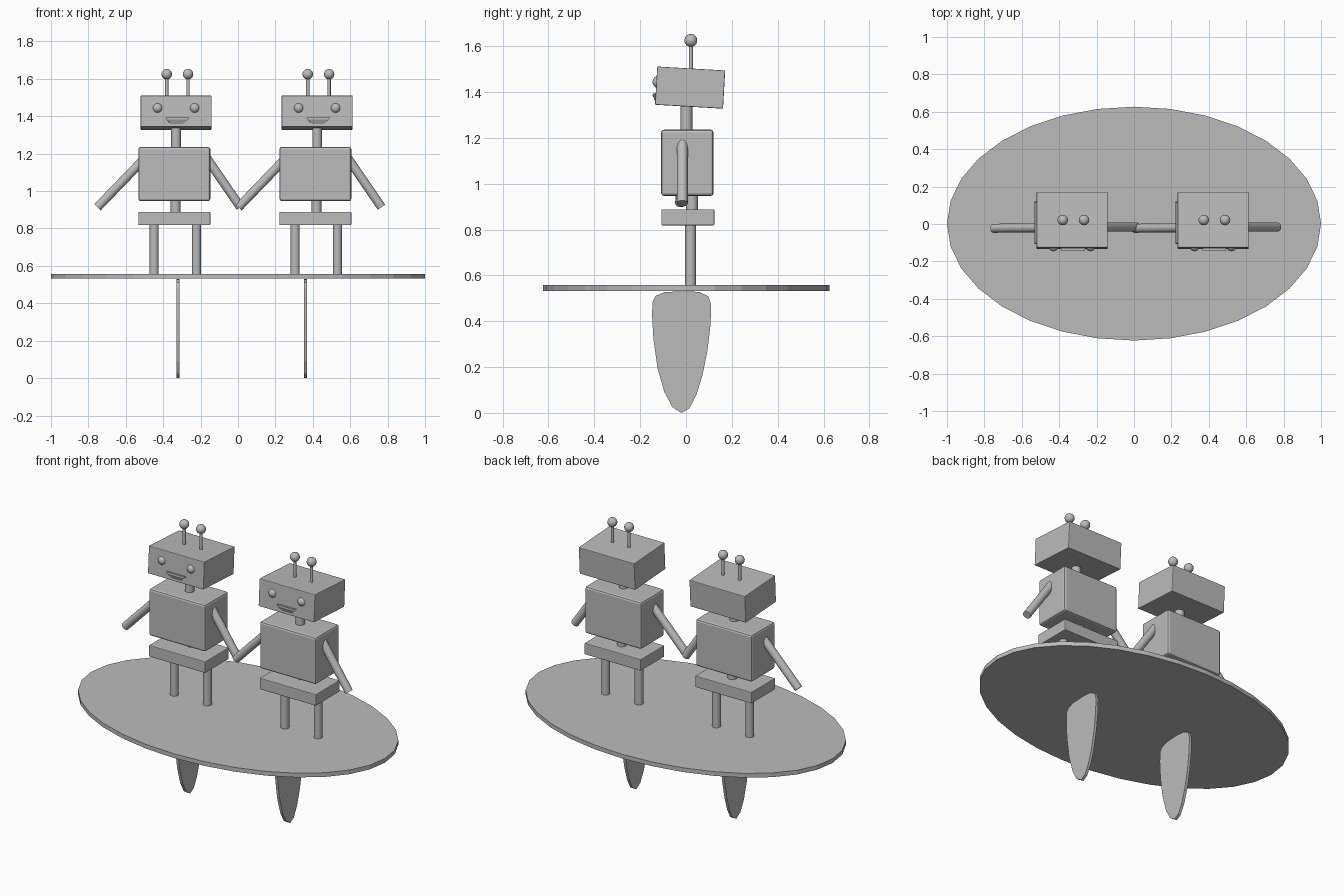
import bpy, bmesh, math
from mathutils import Vector, Matrix

cube = bpy.data.objects.get("Cube")
if cube:
    bpy.data.objects.remove(cube, do_unlink=True)

grey = bpy.data.materials.new("plain grey")
grey.use_nodes = True
grey.diffuse_color = (0.5, 0.5, 0.5, 1)
grey.node_tree.nodes["Principled BSDF"].inputs["Base Color"].default_value = (0.5, 0.5, 0.5, 1)


def finish(name, bm, matrix=Matrix(), smooth=False):
    """Turn a bmesh into a named object."""
    bmesh.ops.recalc_face_normals(bm, faces=bm.faces)
    mesh = bpy.data.meshes.new(name)
    bm.to_mesh(mesh)
    bm.free()
    mesh.materials.append(grey)
    obj = bpy.data.objects.new(name, mesh)
    obj.matrix_world = matrix
    bpy.context.collection.objects.link(obj)
    if smooth:
        bpy.ops.object.select_all(action="DESELECT")
        obj.select_set(True)
        bpy.context.view_layer.objects.active = obj
        bpy.ops.object.shade_smooth_by_angle(angle=math.radians(40))
    return obj


def box(name, centre, size, bevel, tilt=0):
    bm = bmesh.new()
    bmesh.ops.create_cube(bm, size=1, matrix=Matrix.Diagonal((*size, 1)))
    obj = finish(name, bm, Matrix.Translation(centre) @ Matrix.Rotation(tilt, 4, "X"))
    mod = obj.modifiers.new("edge bevel", "BEVEL")
    mod.width = bevel
    mod.segments = 2
    return obj


def rod(name, start, end, radius, sides=20):
    a, b = Vector(start), Vector(end)
    bm = bmesh.new()
    bmesh.ops.create_cone(bm, cap_ends=True, segments=sides, radius1=radius,
                          radius2=radius, depth=(b - a).length)
    turn = (b - a).to_track_quat("Z", "Y").to_matrix().to_4x4()
    return finish(name, bm, Matrix.Translation((a + b) / 2) @ turn, True)


def ball(name, centre, radius):
    bm = bmesh.new()
    bmesh.ops.create_uvsphere(bm, u_segments=20, v_segments=12, radius=radius)
    return finish(name, bm, Matrix.Translation(centre), True)


def prism(name, outline, thickness, matrix):
    """Extrude a (y, z) outline along x, centred."""
    bm = bmesh.new()
    face = bm.faces.new([bm.verts.new((-thickness / 2, y, z)) for y, z in outline])
    moved = bmesh.ops.extrude_face_region(bm, geom=[face])["geom"]
    bmesh.ops.translate(bm, vec=(thickness, 0, 0),
                        verts=[v for v in moved if isinstance(v, bmesh.types.BMVert)])
    return finish(name, bm, matrix)


def mouth(name, matrix):
    """Jutting lip that tapers down and back into the face."""
    bm = bmesh.new()
    rows = [(0.064, -0.145, -0.035), (0.064, -0.161, -0.035), (0.058, -0.161, -0.045),
            (0.032, -0.148, -0.07), (0.032, -0.14, -0.07)]
    left, right = [[bm.verts.new((s * w, y, z)) for w, y, z in rows] for s in (1, -1)]
    bm.faces.new(left)
    bm.faces.new(right)
    for i in range(len(rows)):
        j = (i + 1) % len(rows)
        bm.faces.new((left[i], left[j], right[j], right[i]))
    finish(name, bm, matrix)


def robot(side, x):
    # Trunk
    box(side + "_torso", (x - 0.005, 0.006, 1.091), (0.384, 0.228, 0.289), 0.012)
    box(side + "_pelvis", (x - 0.005, 0.008, 0.853), (0.384, 0.231, 0.07), 0.004)
    rod(side + "_neck", (x + 0.004, 0.002, 1.2), (x + 0.004, 0.002, 1.37), 0.026)
    rod(side + "_spine", (x + 0.001, 0.026, 0.86), (x + 0.001, 0.026, 0.98), 0.026)

    # Head and face
    tilt = math.radians(-3.3)
    head = (x + 0.004, 0.018, 1.419)
    box(side + "_head", head, (0.379, 0.297, 0.167), 0.004, tilt)
    mouth(side + "_mouth", Matrix.Translation((x + 0.01, *head[1:])) @ Matrix.Rotation(tilt, 4, "X"))

    for name, s in (("right", -1), ("left", 1)):
        ball(f"{side}_{name}_eye", (x + 0.004 + s * 0.099, -0.119, 1.444), 0.027)
        ax = x + 0.011 + s * 0.057
        rod(f"{side}_{name}_antenna", (ax, 0.021, 1.45), (ax, 0.021, 1.62), 0.009, 12)
        ball(f"{side}_{name}_antenna_tip", (ax, 0.021, 1.625), 0.028)
        lx = x + s * 0.113
        rod(f"{side}_{name}_leg", (lx, 0.02, 0.55), (lx, 0.02, 0.84), 0.024)

    # Arms reach out and down to meet the neighbour's hand
    rod(side + "_right_arm", (x - 0.13, -0.02, 1.21), (x - 0.416, -0.023, 0.914), 0.024)
    rod(side + "_left_arm", (x + 0.145, -0.016, 1.21), (x + 0.348, -0.016, 0.914), 0.024)


robot("right_robot", -0.335)
robot("left_robot", 0.419)

# Oval board
bm = bmesh.new()
bmesh.ops.create_cone(bm, cap_ends=True, segments=32, radius1=1, radius2=1, depth=0.026)
bmesh.ops.scale(bm, vec=(1, 0.625, 1), verts=bm.verts)
finish("board", bm, Matrix.Translation((0, 0.002, 0.545)))

# Fins under the board
fin = [(0, .531), (.06, .527), (.098, .508), (.11, .47), (.107, .385), (.094, .275),
       (.072, .165), (.046, .08), (.015, .02), (-.02, 0), (-.059, .025), (-.094, .09),
       (-.124, .195), (-.142, .32), (-.148, .425), (-.146, .485), (-.133, .51), (-.094, .527)]
for name, x in (("right_fin", -0.32), ("left_fin", 0.361)):
    prism(name, fin, 0.017, Matrix.Translation((x, 0, 0)))
